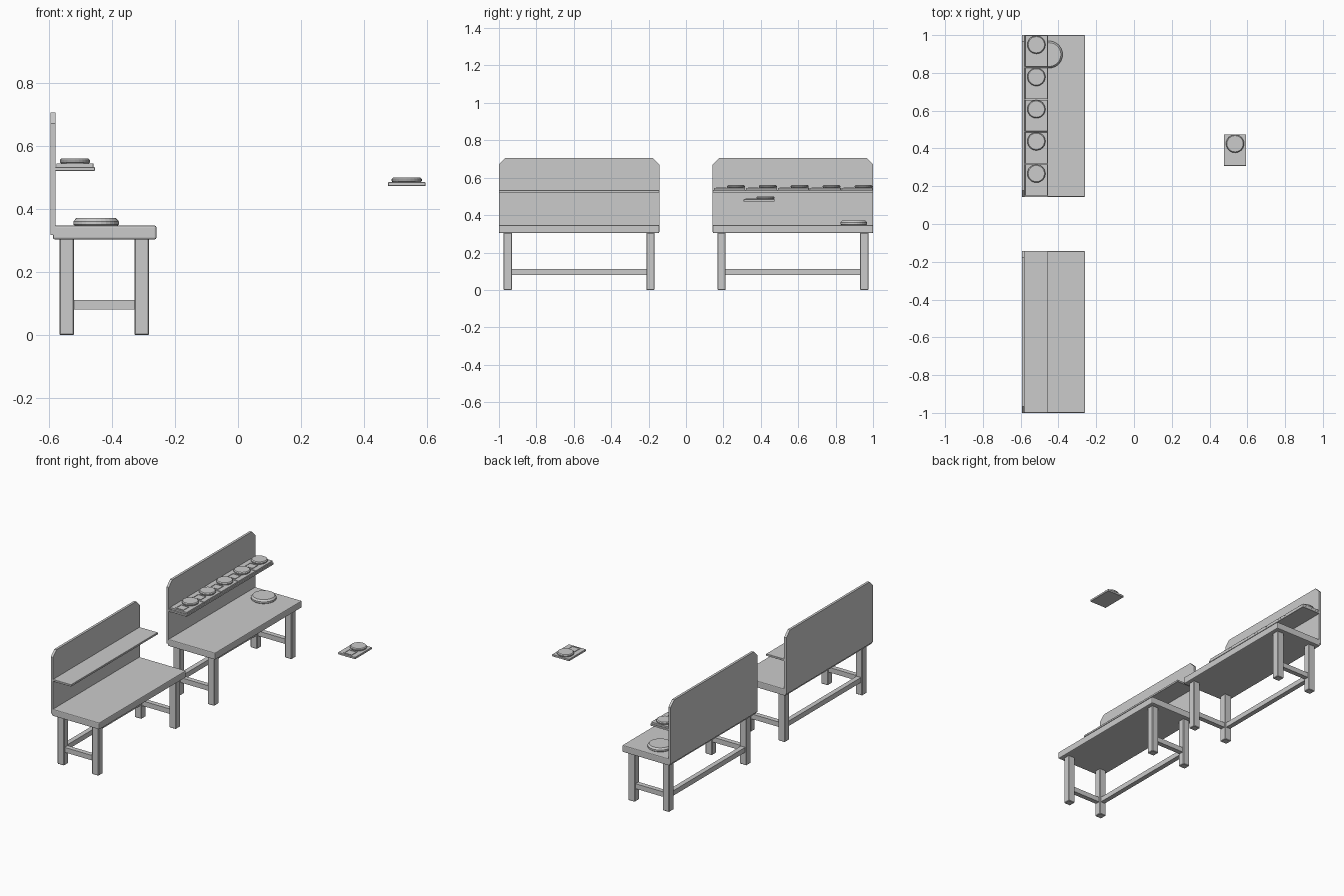
import bpy, bmesh
from math import cos, sin, pi

if "Cube" in bpy.data.objects:
    bpy.data.objects.remove(bpy.data.objects["Cube"])


def finish(name, bm, bevel=0.0, segments=1):
    bmesh.ops.recalc_face_normals(bm, faces=bm.faces)
    me = bpy.data.meshes.new(name)
    bm.to_mesh(me)
    bm.free()
    ob = bpy.data.objects.new(name, me)
    bpy.context.collection.objects.link(ob)
    if bevel:
        mod = ob.modifiers.new("edge_bevel", 'BEVEL')
        mod.width = bevel
        mod.segments = segments
    return ob


def box_mesh(x0, x1, y0, y1, z0, z1):
    bm = bmesh.new()
    bmesh.ops.create_cube(bm, size=1)
    for v in bm.verts:
        v.co.x = x0 if v.co.x < 0 else x1
        v.co.y = y0 if v.co.y < 0 else y1
        v.co.z = z0 if v.co.z < 0 else z1
    return bm


def box(name, x0, x1, y0, y1, z0, z1, bevel=0.0, segments=1):
    return finish(name, box_mesh(x0, x1, y0, y1, z0, z1), bevel, segments)


def disc(name, cx, cy, profile, sides=24):
    # stacked rings of (radius, z), capped at both ends
    bm = bmesh.new()
    rings = [[bm.verts.new((cx + r * cos(2 * pi * i / sides), cy + r * sin(2 * pi * i / sides), z))
              for i in range(sides)] for r, z in profile]
    for a, b in zip(rings, rings[1:]):
        for i in range(sides):
            j = (i + 1) % sides
            bm.faces.new((a[i], a[j], b[j], b[i]))
    bm.faces.new(rings[0][::-1])
    bm.faces.new(rings[-1])
    return finish(name, bm)


def backboard(name, y0, y1):
    # panel with clipped upper corners
    x0, x1, z0, z1, c = -0.594, -0.579, 0.318, 0.706, 0.035
    outline = [(y0, z0), (y1, z0), (y1, z1 - c), (y1 - c, z1), (y0 + c, z1), (y0, z1 - c)]
    bm = bmesh.new()
    face = bm.faces.new([bm.verts.new((x0, y, z)) for y, z in outline])
    ext = bmesh.ops.extrude_face_region(bm, geom=[face])
    moved = [g for g in ext['geom'] if isinstance(g, bmesh.types.BMVert)]
    bmesh.ops.translate(bm, verts=moved, vec=(x1 - x0, 0, 0))
    return finish(name, bm)


def bench(tag, y0, y1):
    box(tag + "_tabletop", -0.587, -0.259, y0, y1, 0.304, 0.347, 0.005, 2)
    backboard(tag + "_backboard", y0, y1)
    box(tag + "_shelf", -0.58, -0.454, y0, y1, 0.521, 0.533, 0.001)
    # legs and end rails
    for end, ly in (("front", y0 + 0.025), ("back", y1 - 0.069)):
        for side, lx in (("left", -0.566), ("right", -0.328)):
            box(f"{tag}_{end}_{side}_leg", lx, lx + 0.046, ly, ly + 0.044, 0, 0.306, 0.003)
        box(f"{tag}_{end}_rail", -0.523, -0.325, ly + 0.007, ly + 0.037, 0.081, 0.112)
    # long rail joins the two wall-side legs
    box(tag + "_long_rail", -0.558, -0.528, y0 + 0.066, y1 - 0.066, 0.081, 0.112)


def tray(tag, cx, cy, z):
    # slab with a shallow square pocket
    hx, hy, t = 0.059, 0.083, 0.012
    finish(tag + "_base", box_mesh(cx - hx, cx + hx, cy - hy, cy + hy, z, z + t), 0.001)
    # low square frame
    px, py, s, w = cx, cy - 0.045, 0.028, 0.004
    for i, (a, b, c, d) in enumerate(((-s, s, -s, -s + w), (-s, s, s - w, s),
                                     (-s, -s + w, -s + w, s - w), (s - w, s, -s + w, s - w))):
        box(f"{tag}_square_rim_{i}", px + a, px + b, py + c, py + d, z + t - 0.001, z + t + 0.003)
    # round dish
    disc(tag + "_dish", cx, cy + 0.034, [(0.044, z + t - 0.001), (0.048, z + t + 0.004),
                                         (0.048, z + t + 0.010), (0.043, z + t + 0.015)])


bench("near_bench", -1.0, -0.143)
bench("far_bench", 0.143, 1.0)

# row of trays on the far shelf, plus one standing apart
for k in range(5):
    tray(f"shelf_tray_{k}", -0.517, 0.915 - 0.1705 * k, 0.533)
tray("loose_tray", 0.535, 0.391, 0.473)

# large round plate on the far tabletop
disc("table_plate", -0.45, 0.897, [(0.066, 0.346), (0.072, 0.351), (0.072, 0.361), (0.063, 0.371)], 28)
